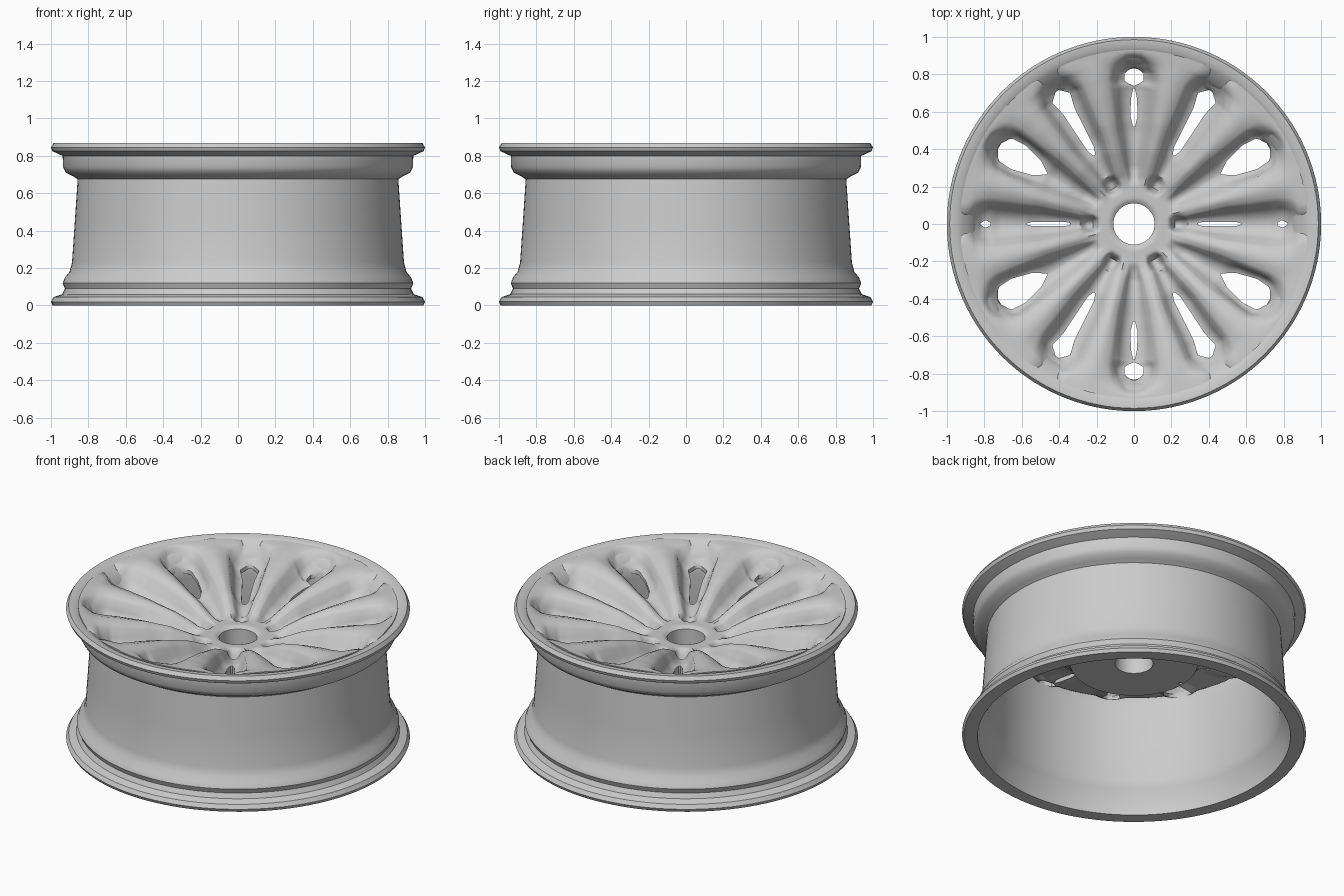
import bpy, bmesh, math

if "Cube" in bpy.data.objects:
    bpy.data.objects.remove(bpy.data.objects["Cube"])

metal = bpy.data.materials.new("light grey metal")
metal.use_nodes = True
GREY = (0.6, 0.6, 0.6, 1)
metal.diffuse_color = GREY
metal.node_tree.nodes["Principled BSDF"].inputs["Base Color"].default_value = GREY


def finish(bm, name, angle):
    bmesh.ops.recalc_face_normals(bm, faces=bm.faces)
    mesh = bpy.data.meshes.new(name)
    bm.to_mesh(mesh)
    bm.free()
    mesh.materials.append(metal)
    ob = bpy.data.objects.new(name, mesh)
    bpy.context.collection.objects.link(ob)
    bpy.ops.object.select_all(action="DESELECT")
    ob.select_set(True)
    bpy.context.view_layer.objects.active = ob
    bpy.ops.object.shade_smooth_by_angle(angle=math.radians(angle))
    return ob


def curve(points, r):
    """Interpolated value at radius r."""
    if r <= points[0][0]:
        return points[0][1]
    for (a, va), (b, vb) in zip(points, points[1:]):
        if r <= b:
            return va + (vb - va) * (r - a) / (b - a)
    return points[-1][1]


# Barrel with both flanges: closed profile of radius and height, turned round z
PROFILE = [(0.91, 0), (0.99, 0), (1, 0.02), (0.985, 0.045), (0.94, 0.06), (0.925, 0.09),
           (0.937, 0.12), (0.925, 0.15), (0.9, 0.18), (0.887, 0.23), (0.872, 0.45),
           (0.857, 0.675), (0.88, 0.69), (0.92, 0.71), (0.935, 0.74), (0.937, 0.8),
           (0.965, 0.812), (0.992, 0.825), (1, 0.845), (0.985, 0.868), (0.95, 0.866),
           (0.92, 0.85), (0.87, 0.81), (0.83, 0.74), (0.83, 0.68), (0.85, 0.2),
           (0.865, 0.15), (0.9, 0.09)]
SEGMENTS = 120
bm = bmesh.new()
rings = []
for i in range(SEGMENTS):
    a = math.tau * i / SEGMENTS
    rings.append([bm.verts.new((r * math.cos(a), r * math.sin(a), z)) for r, z in PROFILE])
for i in range(SEGMENTS):
    p, q = rings[i], rings[(i + 1) % SEGMENTS]
    for j in range(len(PROFILE)):
        k = (j + 1) % len(PROFILE)
        bm.faces.new((p[j], p[k], q[k], q[j]))
finish(bm, "rim_barrel", 40)

# Spoked face: heights, groove shape and openings as curves over the radius
CREST = [(0.11, 0.66), (0.13, 0.675), (0.2, 0.675), (0.25, 0.685), (0.3, 0.71), (0.4, 0.755),
         (0.55, 0.8), (0.7, 0.832), (0.8, 0.848), (0.93, 0.862)]
BACK = [(0.37, 0.49), (0.41, 0.56), (0.5, 0.64), (0.6, 0.68), (0.8, 0.72), (0.85, 0.76), (0.93, 0.83)]
GROOVE = [(0.2, 0.02), (0.3, 0.045), (0.5, 0.085), (0.78, 0.12), (0.85, 0.11), (0.9, 0.06)]
DEPTH = [(0.21, 0), (0.3, 0.06), (0.5, 0.11), (0.72, 0.13), (0.82, 0.11), (0.87, 0.06), (0.91, 0)]
POCKET = [(0.19, 0), (0.215, 0.08), (0.26, 0.08), (0.29, 0.05)]
WIDE = [(0.53, 0), (0.6, 0.045), (0.72, 0.075), (0.8, 0.07), (0.84, 0)]
LONG = [(0.41, 0), (0.46, 0.02), (0.7, 0.035), (0.78, 0.055), (0.83, 0)]
SMALL = [(0.5, 0), (0.58, 0.02), (0.68, 0.015), (0.74, 0), (0.76, 0.05), (0.81, 0.05), (0.84, 0)]
SLIT = [(0.32, 0), (0.36, 0.01), (0.55, 0.01), (0.58, 0), (0.76, 0), (0.79, 0.022), (0.83, 0)]
OPENINGS = [SLIT, WIDE, LONG, SMALL, LONG, WIDE]
GAPS = 12
HALF = math.pi / GAPS
RADII = [0.11 + 0.82 * i / 60 for i in range(61)]
STEPS = [(0, 1), (0.35, 0.95), (0.7, 0.65), (1, 0.2)]   # opening edge to groove edge


def half_section(k, r):
    """Angle and height offsets from the gap centre out to the spoke crest."""
    hole = max(curve(OPENINGS[k % 6], r), 0.002)
    pocket = curve(POCKET, r) if k % 2 == 0 else 0
    wall = max(curve(GROOVE, r), hole + 0.03, 0.5 * pocket)
    wall = min(wall, 0.8 * HALF * r)
    depth = max(curve(DEPTH, r), pocket)
    bulge = 0.02 * min(1, depth / 0.1)
    pts = [((hole + (wall - hole) * t) / r, -depth * d) for t, d in STEPS]
    edge = wall / r
    for t in (0.3, 0.65, 1):
        pts.append((edge + (HALF - edge) * t, bulge * (t - 0.65)))
    return pts


bm = bmesh.new()
grid, under = [], {}
for r in RADII:
    row = []
    for k in range(GAPS):
        side = half_section(k, r)
        section = [(-a, z) for a, z in reversed(side[:-1])] + side
        for offset, dz in section:
            a = math.tau * k / GAPS + offset
            x, y, z = r * math.cos(a), r * math.sin(a), curve(CREST, r) + dz
            top = bm.verts.new((x, y, z))
            under[top] = bm.verts.new((x, y, min(curve(BACK, r), z - 0.025)))
            row.append(top)
    grid.append(row)

per_gap = len(grid[0]) // GAPS
middle = per_gap // 2 - 1
for i in range(len(RADII) - 1):
    mid = (RADII[i] + RADII[i + 1]) / 2
    for j in range(len(grid[0])):
        k, column = divmod(j, per_gap)
        if column == middle and curve(OPENINGS[k % 6], mid) > 0.004:
            continue
        n = (j + 1) % len(grid[0])
        bm.faces.new((grid[i][j], grid[i + 1][j], grid[i + 1][n], grid[i][n]))

# Underside and the walls of the bore and openings
tops = list(bm.faces)
borders = [e for e in bm.edges if e.is_boundary]
for f in tops:
    bm.faces.new([under[v] for v in reversed(f.verts)])
for e in borders:
    a, b = e.verts
    bm.faces.new((a, b, under[b], under[a]))
finish(bm, "spoked_face", 50)
